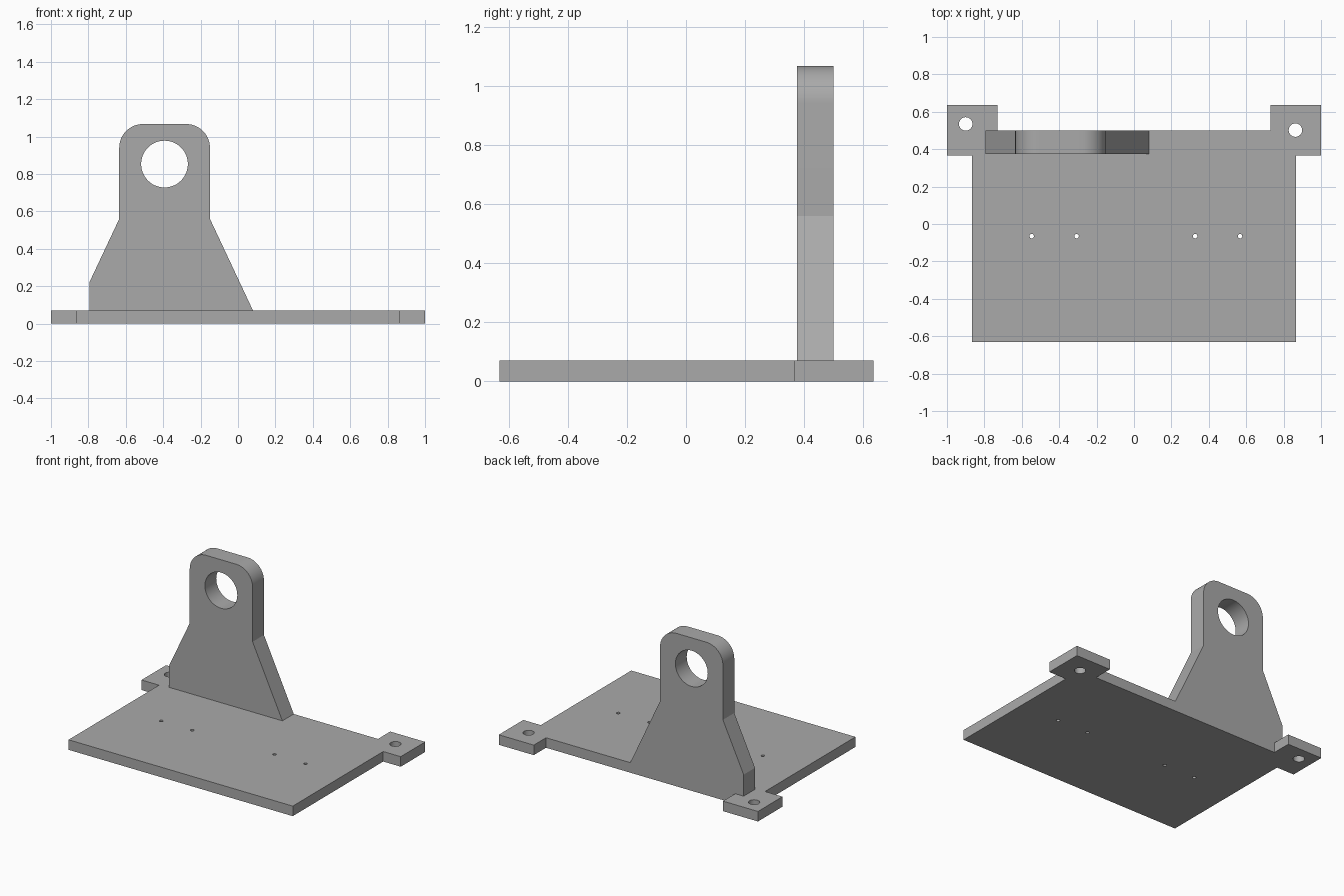
import bpy, bmesh, math
from mathutils import Vector, Matrix

cube = bpy.data.objects.get("Cube")
if cube:
    bpy.data.objects.remove(cube, do_unlink=True)

grey = bpy.data.materials.new("plain grey")
grey.use_nodes = True
colour = (0.4, 0.4, 0.4, 1)
grey.diffuse_color = colour
grey.node_tree.nodes["Principled BSDF"].inputs["Base Color"].default_value = colour


def arc(cx, cy, r, start, end, steps):
    angles = [math.radians(start + (end - start) * i / steps) for i in range(steps + 1)]
    return [(cx + r * math.cos(a), cy + r * math.sin(a)) for a in angles]


def circle(cx, cy, r, sides):
    return arc(cx, cy, r, 0, 360, sides)[:-1]


def extruded_profile(name, outline, holes, depth, matrix):
    """Fill an outline with holes cut through it and extrude it along its local z."""
    bm = bmesh.new()
    for loop in [outline] + holes:
        verts = [bm.verts.new((x, y, 0)) for x, y in loop]
        for i, v in enumerate(verts):
            bm.edges.new((verts[i - 1], v))
    bmesh.ops.triangle_fill(bm, edges=bm.edges[:], use_beauty=True, normal=(0, 0, 1))
    result = bmesh.ops.extrude_face_region(bm, geom=bm.faces[:], use_keep_orig=True)
    top = [g for g in result["geom"] if isinstance(g, bmesh.types.BMVert)]
    bmesh.ops.translate(bm, verts=top, vec=Vector((0, 0, depth)))
    bmesh.ops.recalc_face_normals(bm, faces=bm.faces[:])
    bm.transform(matrix)
    mesh = bpy.data.meshes.new(name)
    bm.to_mesh(mesh)
    bm.free()
    mesh.materials.append(grey)
    obj = bpy.data.objects.new(name, mesh)
    bpy.context.collection.objects.link(obj)
    bpy.ops.object.select_all(action='DESELECT')
    obj.select_set(True)
    bpy.context.view_layer.objects.active = obj
    bpy.ops.object.shade_smooth_by_angle(angle=math.radians(20))
    return obj


THICK = 0.07

# Base plate: mirrored outline with a mounting ear at each rear corner
half = [(0.865, -0.632), (0.865, 0.365), (1, 0.365), (1, 0.635), (0.73, 0.635), (0.73, 0.5)]
outline = half + [(-x, y) for x, y in reversed(half)]
ear_holes = [circle(-0.9, 0.535, 0.036, 32), circle(0.863, 0.502, 0.036, 32)]
pin_holes = [circle(x, -0.065, 0.012, 20) for x in (-0.547, -0.307, 0.327, 0.567)]
extruded_profile("base_plate", outline, ear_holes + pin_holes, THICK, Matrix())

# Upright bracket: flared foot, rounded head and a round bore
left, right, top, r = -0.635, -0.15, 1.067, 0.127
bracket = [(-0.795, THICK), (0.08, THICK), (right, 0.56)]
bracket += arc(right - r, top - r, r, 0, 90, 16)
bracket += arc(left + r, top - r, r, 90, 180, 16)
bracket += [(left, 0.56), (-0.795, 0.22)]
stand_up = Matrix.Translation((0, 0.5, 0)) @ Matrix.Rotation(math.radians(90), 4, 'X')
extruded_profile("upright_bracket", bracket, [circle(-0.393, 0.853, 0.125, 48)], 0.125, stand_up)
